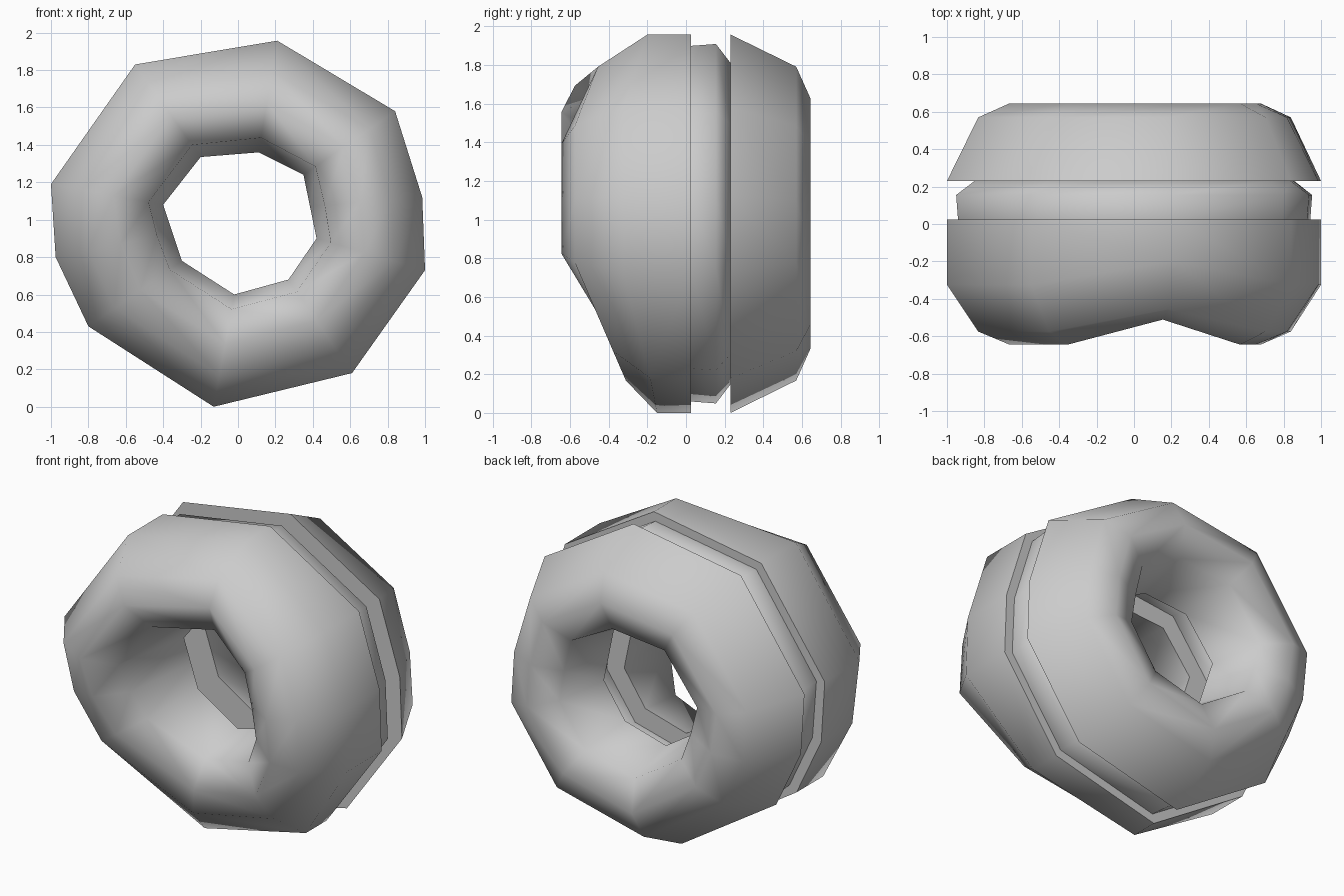
import bpy, bmesh, math

if "Cube" in bpy.data.objects:
    bpy.data.objects.remove(bpy.data.objects["Cube"])

# Irregular hand-cut outlines (x, z), matched spoke by spoke
OUTER = [(0.21, 1.957), (0.84, 1.58), (0.985, 1.12), (1.0, 0.73), (0.61, 0.18),
         (-0.13, 0.0), (-0.80, 0.43), (-0.975, 0.80), (-1.0, 1.19), (-0.55, 1.83)]
INNER = [(0.11, 1.36), (0.35, 1.24), (0.385, 1.07), (0.42, 0.90), (0.27, 0.68),
         (-0.02, 0.60), (-0.30, 0.78), (-0.35, 0.93), (-0.40, 1.08), (-0.20, 1.335)]


def ring(name, profile, base, direction, depth, rim_depth=None):
    """Loft a closed profile of (radius, height) around the two outlines."""
    rim_depth = rim_depth or depth
    bm = bmesh.new()
    loops = []
    for (ox, oz), (ix, iz), k, rim in zip(OUTER, INNER, depth, rim_depth):
        loop = []
        for r, h in profile:
            t = (r - 0.39) / 0.61
            scale = rim if r >= 1.0 else k
            loop.append(bm.verts.new((ix + (ox - ix) * t,
                                      base + direction * h * scale,
                                      iz + (oz - iz) * t)))
        loops.append(loop)
    n, m = len(loops), len(profile)
    for i in range(n):
        a, b = loops[i], loops[(i + 1) % n]
        for j in range(m):
            q = (j + 1) % m
            bm.faces.new((a[j], b[j], b[q], a[q]))
    bmesh.ops.recalc_face_normals(bm, faces=bm.faces)
    mesh = bpy.data.meshes.new(name)
    bm.to_mesh(mesh)
    bm.free()
    ob = bpy.data.objects.new(name, mesh)
    bpy.context.collection.objects.link(ob)
    bpy.ops.object.select_all(action='DESELECT')
    ob.select_set(True)
    bpy.context.view_layer.objects.active = ob
    bpy.ops.object.shade_smooth_by_angle(angle=math.radians(65))
    return ob


even = [1.0] * len(OUTER)

# Front half: deep bread ring, squashed at the top and bottom
ring("front_bread_half",
     [(1.0, 0), (1.0, 0.35), (0.83, 0.60), (0.66, 0.67),
      (0.47, 0.55), (0.39, 0)],
     0.025, -1,
     [0.80, 1, 1, 1, 0.67, 0.56, 0.77, 0.90, 1, 1],
     [0.64, 1, 1, 1, 0.60, 0.50, 0.77, 0.90, 1, 1])

# Back half: shallower bread ring with a flat cut face
ring("back_bread_half",
     [(1.0, 0), (0.83, 0.34), (0.66, 0.415), (0.47, 0.34), (0.39, 0)],
     0.23, 1, even)

# Filling: thin rounded ring between the halves
ring("filling",
     [(0.94, 0), (0.95, 0.13), (0.85, 0.205),
      (0.58, 0.205), (0.51, 0.13), (0.52, 0)],
     0.025, 1, even)
